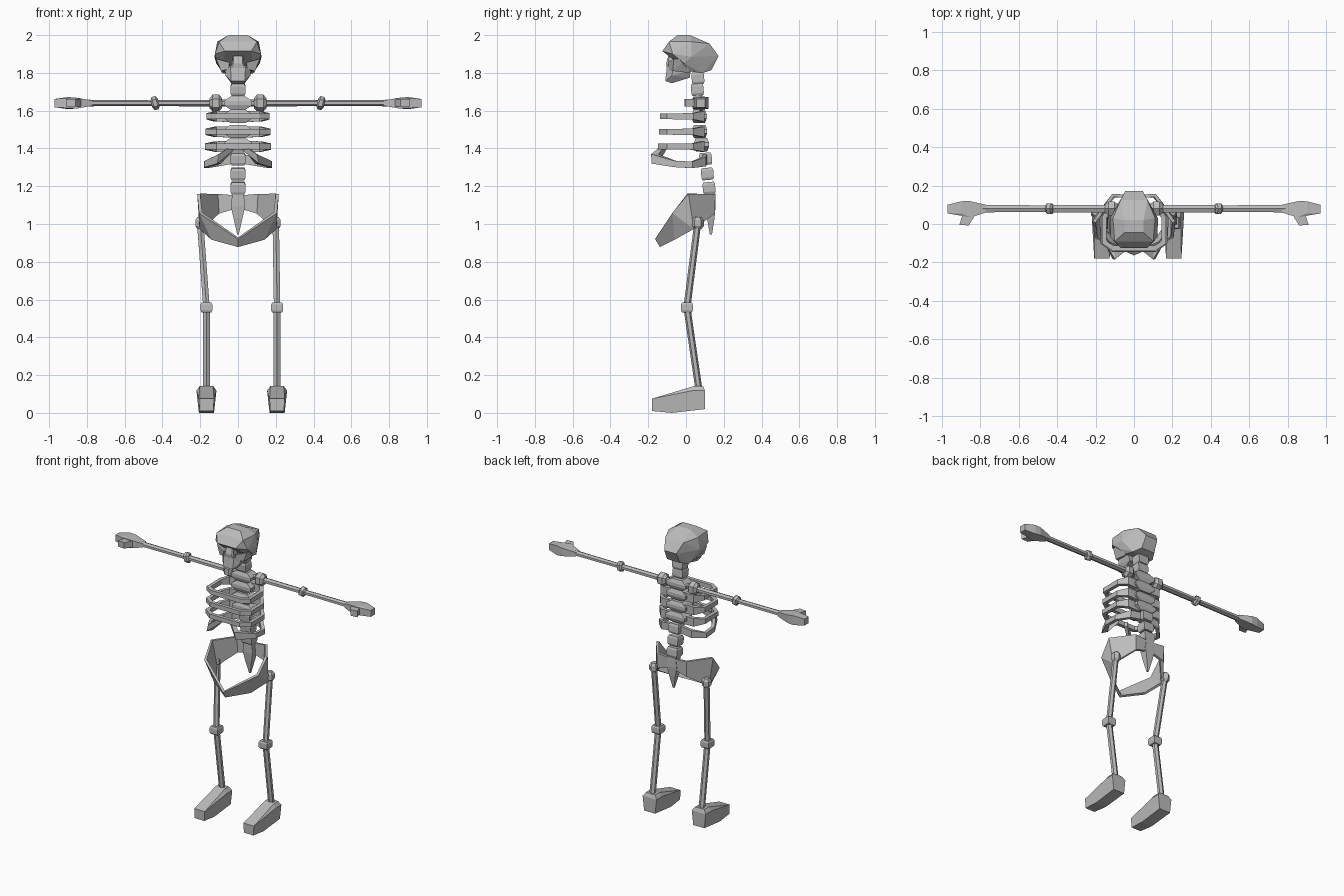
import bpy, bmesh, math
from mathutils import Vector

cube = bpy.data.objects.get("Cube")
if cube:
    bpy.data.objects.remove(cube)

bone_grey = bpy.data.materials.new("bone_grey")
bone_grey.use_nodes = True
bone_grey.diffuse_color = (0.5, 0.5, 0.5, 1)
bone_grey.node_tree.nodes["Principled BSDF"].inputs["Base Color"].default_value = (0.5, 0.5, 0.5, 1)


def finish(name, bm, thickness=0):
    bmesh.ops.recalc_face_normals(bm, faces=bm.faces[:])
    mesh = bpy.data.meshes.new(name)
    bm.to_mesh(mesh)
    bm.free()
    mesh.materials.append(bone_grey)
    obj = bpy.data.objects.new(name, mesh)
    bpy.context.collection.objects.link(obj)
    if thickness:
        mod = obj.modifiers.new("thickness", "SOLIDIFY")
        mod.thickness = thickness
        mod.offset = 0
        mod.use_even_offset = True
    return obj


def hull(name, points, mirror=False, shift=0):
    """Faceted solid wrapped around a few points."""
    bm = bmesh.new()
    pts = list(points)
    if mirror:
        pts += [(-x, y, z) for x, y, z in points]
    verts = [bm.verts.new((x + shift, y, z)) for x, y, z in pts]
    res = bmesh.ops.convex_hull(bm, input=verts)
    loose = {g for g in res["geom_interior"] + res["geom_unused"] if isinstance(g, bmesh.types.BMVert)}
    bmesh.ops.delete(bm, geom=list(loose), context="VERTS")
    bmesh.ops.dissolve_limit(bm, angle_limit=math.radians(4), verts=bm.verts[:], edges=bm.edges[:])
    return finish(name, bm)


def tube(name, start, end, rings, sides=6):
    """Straight lofted bone; each ring is (fraction, half width, half depth)."""
    a, b = Vector(start), Vector(end)
    d = (b - a).normalized()
    u = Vector((1, 0, 0)) if abs(d.z) > 0.7 else Vector((0, 1, 0))
    v = d.cross(u).normalized()
    u = v.cross(d)
    k = 1 / math.cos(math.pi / sides)
    bm = bmesh.new()
    loops = []
    for t, w, h in rings:
        c = a.lerp(b, t)
        angles = [(i + 0.5) * math.tau / sides for i in range(sides)]
        loops.append([bm.verts.new(c + u * w * k * math.cos(q) + v * h * k * math.sin(q)) for q in angles])
    for lo, hi in zip(loops, loops[1:]):
        for i in range(sides):
            j = (i + 1) % sides
            bm.faces.new((lo[i], lo[j], hi[j], hi[i]))
    bm.faces.new(loops[0])
    bm.faces.new(loops[-1])
    return finish(name, bm)


def band(name, path, thickness):
    """Upright strip through (x, y, z, height) stations."""
    bm = bmesh.new()
    pairs = [(bm.verts.new((x, y, z - h / 2)), bm.verts.new((x, y, z + h / 2))) for x, y, z, h in path]
    for p, q in zip(pairs, pairs[1:]):
        bm.faces.new((p[0], q[0], q[1], p[1]))
    return finish(name, bm, thickness)


# Skull: cranium with overhanging brow, cheeks, nose and jaw
hull("cranium", [
    (0.05, -0.045, 2.0), (0.05, 0.02, 2.0), (0.1, -0.09, 1.965), (0.07, 0.125, 1.955),
    (0.11, 0.03, 1.965), (0.07, -0.125, 1.915), (0.122, -0.07, 1.9), (0.125, 0.03, 1.885),
    (0.045, 0.172, 1.89), (0.05, 0.135, 1.815), (0.08, 0.085, 1.798), (0.085, 0.01, 1.81),
    (0.115, -0.01, 1.85), (0.06, -0.055, 1.87), (0.1, -0.05, 1.875)], mirror=True)
for s, side in ((1, "left"), (-1, "right")):
    hull(side + "_cheekbone", [(s * x, y, z) for x, y, z in (
        (0.115, -0.065, 1.875), (0.12, 0.0, 1.87), (0.045, -0.095, 1.855), (0.05, -0.09, 1.82),
        (0.09, -0.07, 1.81), (0.085, 0.02, 1.8), (0.04, -0.03, 1.83))])
hull("nose", [(0.02, -0.085, 1.92), (0.02, -0.05, 1.92), (0.025, -0.105, 1.85),
              (0.04, -0.1, 1.81), (0.035, -0.04, 1.81)], mirror=True)
hull("jaw", [(0.04, -0.1, 1.84), (0.068, -0.07, 1.81), (0.065, -0.075, 1.785), (0.036, -0.11, 1.757),
             (0.035, -0.075, 1.745), (0.05, 0.02, 1.775), (0.07, 0.025, 1.815)], mirror=True)

# Spine: narrow blocks at the neck and loin, wide bulging ones in the chest
for i, (y, z) in enumerate(((0.063, 1.772), (0.06, 1.712), (0.104, 1.345), (0.113, 1.265), (0.122, 1.19))):
    tube(f"vertebra_{i + 1}", (0, y - 0.003, z + 0.032), (0, y + 0.003, z - 0.032),
         [(0, 0.033, 0.028), (0.2, 0.039, 0.033), (0.8, 0.039, 0.033), (1, 0.033, 0.028)], 4)
for i, (y, z) in enumerate(((0.07, 1.64), (0.07, 1.57), (0.072, 1.49), (0.082, 1.42))):
    tube(f"chest_vertebra_{i + 1}", (0, y, z + 0.035), (0, y, z - 0.035),
         [(0, 0.04, 0.03), (0.35, 0.075, 0.04), (0.65, 0.075, 0.04), (1, 0.04, 0.03)], 4)

# Ribs: three closed hoops and an open splayed lower pair
for i, (z, w, front) in enumerate(((1.57, 0.155, -0.125), (1.488, 0.16, -0.13), (1.41, 0.163, -0.135))):
    half = [(0.03, 0.085, z, 0.06), (0.12, 0.085, z, 0.055), (w, 0.035, z, 0.034),
            (w, -0.095, z, 0.03), (0.11, front, z, 0.03)]
    band(f"rib_hoop_{i + 1}", half + [(-x, y, a, h) for x, y, a, h in reversed(half)], 0.024)
for s, side in ((1, "left"), (-1, "right")):
    band(side + "_lower_rib", [(s * x, y, z, h) for x, y, z, h in (
        (0.02, 0.1, 1.345, 0.05), (0.11, 0.095, 1.33, 0.05), (0.17, 0.03, 1.313, 0.034),
        (0.165, -0.06, 1.318, 0.034), (0.1, -0.165, 1.345, 0.05), (0.03, -0.115, 1.405, 0.03))], 0.022)

# Pelvis: flared wings joined by the back plate and the front arch
bm = bmesh.new()
for s in (1, -1):
    p = {k: bm.verts.new((s * x, y, z)) for k, (x, y, z) in {
        "back_top": (0, 0.145, 1.15), "back_low": (0, 0.145, 1.085),
        "crest": (0.11, 0.148, 1.16), "notch": (0.105, 0.145, 1.055),
        "tip": (0.208, 0.01, 1.16), "rim": (0.198, -0.07, 1.06),
        "socket": (0.195, 0.04, 0.975), "arch_side": (0.135, -0.055, 0.92),
        "arch_top": (0, -0.155, 0.925), "arch_low": (0, -0.13, 0.882)}.items()}
    for keys in ("back_top crest notch back_low", "crest tip socket notch", "tip rim socket",
                 "rim arch_side socket", "rim arch_top arch_low arch_side"):
        bm.faces.new([p[k] for k in keys.split()])
bmesh.ops.remove_doubles(bm, verts=bm.verts[:], dist=0.001)
finish("pelvis", bm, 0.016)
tube("sacrum", (0, 0.13, 1.16), (0, 0.132, 0.945),
     [(0, 0.03, 0.025), (0.3, 0.038, 0.026), (0.6, 0.024, 0.02), (1, 0.004, 0.006)], 4)

JOINT = [(0, 0.6), (0.25, 1), (0.75, 1), (1, 0.6)]


def joint(name, start, end, w, h, sides=6):
    return tube(name, start, end, [(t, w * f, h * f) for t, f in JOINT], sides)


# Arms stretched sideways, with shoulder, elbow and thumbed hand
for s, side in ((1, "left"), (-1, "right")):
    def at(x, z=1.64):
        return (s * x, 0.08, z)
    joint(side + "_shoulder", at(0.085), at(0.15), 0.036, 0.039)
    tube(side + "_collarbone", at(0.04), at(0.1), [(0, 0.02, 0.016), (1, 0.02, 0.016)])
    tube(side + "_upper_arm", at(0.13), at(0.43), [(0, 0.02, 0.015), (1, 0.019, 0.014)])
    joint(side + "_elbow", at(0.42, 1.645), at(0.458, 1.635), 0.028, 0.031)
    tube(side + "_forearm", at(0.44), at(0.79), [(0, 0.017, 0.013), (0.9, 0.019, 0.014), (1, 0.021, 0.016)])
    hull(side + "_hand", [(s * x, y, 1.64 + q * h) for x, y, h in (
        (0.77, 0.06, 0.014), (0.77, 0.1, 0.014), (0.85, 0.035, 0.028), (0.86, 0.12, 0.028),
        (0.9, 0.118, 0.032), (0.9, 0.055, 0.032), (0.972, 0.1, 0.022), (0.972, 0.055, 0.022))
        for q in (1, -1)])
    hull(side + "_thumb", [(s * x, y, 1.642 + q * 0.021) for x, y in (
        (0.825, 0.05), (0.89, 0.055), (0.875, 0.02), (0.905, 0.012), (0.91, -0.004), (0.86, -0.008))
        for q in (1, -1)])

# Legs, bent slightly at the knee, standing a little off to one side
for s, knee_x, side in ((1, 0.207, "left"), (-1, -0.167, "right")):
    hip, knee, ankle = (s * 0.2, 0.062, 1.005), (knee_x, 0.005, 0.558), (knee_x, 0.068, 0.125)
    joint(side + "_hip_joint", (hip[0], hip[1], 1.037), (hip[0], hip[1], 0.973), 0.025, 0.028)
    tube(side + "_thigh_bone", hip, knee, [(0, 0.017, 0.016), (1, 0.017, 0.016)])
    tube(side + "_knee", (knee_x, 0.005, 0.585), (knee_x, 0.005, 0.532),
         [(0, 0.026, 0.026), (0.2, 0.031, 0.031), (0.8, 0.031, 0.031), (1, 0.026, 0.026)], 4)
    tube(side + "_shin_bone", knee, ankle, [(0, 0.018, 0.016), (1, 0.018, 0.016)])
    hull(side + "_foot", [(0.035, 0.045, 0.143), (0.035, 0.09, 0.143), (0.053, 0.035, 0.118),
                          (0.053, 0.1, 0.118), (0.048, -0.06, 0.085), (0.04, -0.18, 0.075),
                          (0.036, -0.18, 0.01), (0.04, -0.075, 0.0), (0.042, 0.1, 0.02)],
         mirror=True, shift=knee_x)
